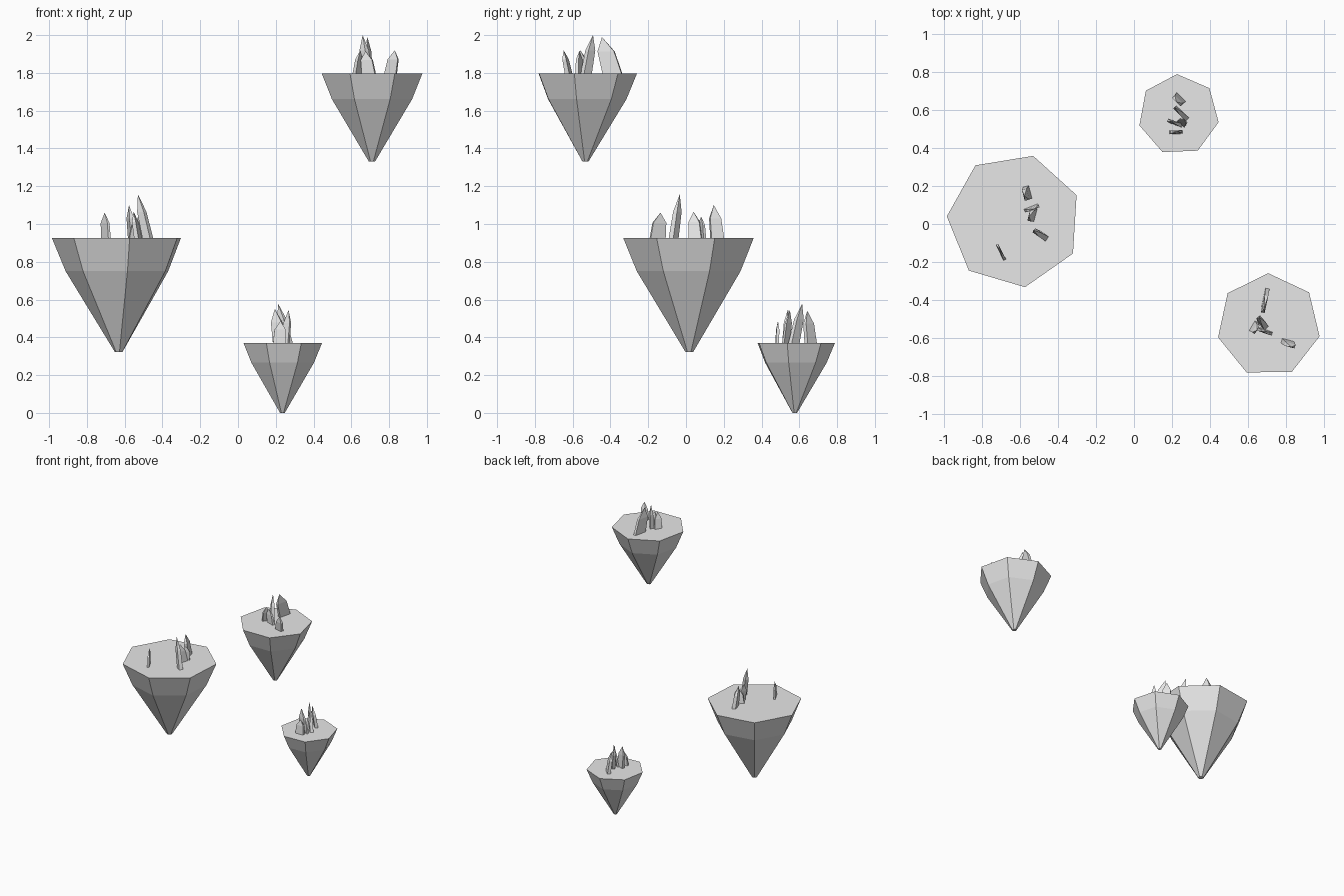
import bpy, bmesh, math
from mathutils import Vector

if "Cube" in bpy.data.objects:
    bpy.data.objects.remove(bpy.data.objects["Cube"])

stone = bpy.data.materials.new("pale_grey_stone")
stone.diffuse_color = (0.8, 0.8, 0.8, 1)
stone.use_nodes = True
stone.node_tree.nodes["Principled BSDF"].inputs["Base Color"].default_value = stone.diffuse_color


def finish(bm, name):
    bmesh.ops.recalc_face_normals(bm, faces=bm.faces)
    me = bpy.data.meshes.new(name)
    bm.to_mesh(me)
    bm.free()
    me.materials.append(stone)
    ob = bpy.data.objects.new(name, me)
    bpy.context.collection.objects.link(ob)
    return ob


def bridge(bm, a, b):
    n = len(a)
    for i in range(n):
        bm.faces.new((a[i], a[(i + 1) % n], b[(i + 1) % n], b[i]))


# Seven-sided floating rock: flat top, shoulder ring, narrow foot
def island(name, cx, cy, r, angle, z_top, z_mid, z_bot):
    bm = bmesh.new()
    rings = []
    for k, z in ((1.0, z_top), (0.795, z_mid), (0.06, z_bot)):
        ring = []
        for i in range(7):
            a = math.radians(angle) + i * math.tau / 7
            ring.append(bm.verts.new((cx + k * r * math.cos(a), cy + k * r * math.sin(a), z)))
        rings.append(ring)
    bm.faces.new(rings[0])
    bm.faces.new(rings[2])
    bridge(bm, rings[0], rings[1])
    bridge(bm, rings[1], rings[2])
    finish(bm, name)


# Leaning flat shard with a pointed end, rooted just under the surface
def crystal(name, z, bx, by, tx, ty, tz, yaw, width, thick):
    bm = bmesh.new()
    base, tip = Vector((bx, by, z)), Vector((tx, ty, tz))
    a = math.radians(yaw)
    u = Vector((math.cos(a), math.sin(a), 0)) * width / 2
    v = Vector((-math.sin(a), math.cos(a), 0)) * thick / 2
    rings = []
    for t, k in ((-0.1, 1.0), (0.6, 0.85)):
        c = base.lerp(tip, t) if t >= 0 else base + (tip - base) * t
        rings.append([bm.verts.new(c + (u * p + v * q) * k)
                      for p, q in ((-1, -1), (1, -1), (1, 1), (-1, 1))])
    top = bm.verts.new(tip)
    bm.faces.new(rings[0])
    bridge(bm, rings[0], rings[1])
    for i in range(4):
        bm.faces.new((rings[1][i], rings[1][(i + 1) % 4], top))
    finish(bm, name)


island("large_island", -0.631, 0.018, 0.355, 73.6, 0.926, 0.75, 0.323)
island("high_island", 0.709, -0.533, 0.274, 90.6, 1.798, 1.661, 1.33)
island("low_island", 0.235, 0.575, 0.214, 92.3, 0.371, 0.266, 0.0)

# base x, base y, tip x, tip y, tip z, yaw, width, thickness
clusters = {
    ("large_island", 0.926): [
        (-0.70, -0.15, -0.706, -0.135, 1.06, -63, 0.09, 0.015),
        (-0.478, -0.065, -0.53, -0.033, 1.157, -35, 0.05, 0.03),
        (-0.56, 0.165, -0.577, 0.147, 1.10, -75, 0.07, 0.03),
        (-0.54, 0.085, -0.525, 0.08, 1.04, 22, 0.08, 0.015),
        (-0.53, 0.05, -0.553, 0.04, 1.065, 75, 0.07, 0.025),
    ],
    ("high_island", 1.798): [
        (0.692, -0.39, 0.685, -0.445, 1.99, 78, 0.105, 0.022),
        (0.68, -0.528, 0.66, -0.492, 2.0, -50, 0.055, 0.03),
        (0.692, -0.565, 0.675, -0.565, 1.915, -20, 0.075, 0.018),
        (0.63, -0.54, 0.648, -0.56, 1.92, 60, 0.06, 0.02),
        (0.808, -0.622, 0.83, -0.648, 1.92, -15, 0.065, 0.025),
    ],
    ("low_island", 0.371): [
        (0.24, 0.66, 0.222, 0.642, 0.54, -45, 0.07, 0.025),
        (0.26, 0.572, 0.213, 0.615, 0.577, -45, 0.06, 0.025),
        (0.22, 0.53, 0.195, 0.54, 0.55, -20, 0.07, 0.02),
        (0.22, 0.483, 0.225, 0.487, 0.487, 2, 0.07, 0.018),
        (0.25, 0.53, 0.268, 0.55, 0.545, -40, 0.05, 0.015),
    ],
}
for (where, z), shards in clusters.items():
    for i, s in enumerate(shards):
        crystal(f"{where}_crystal_{i + 1}", z, *s)
